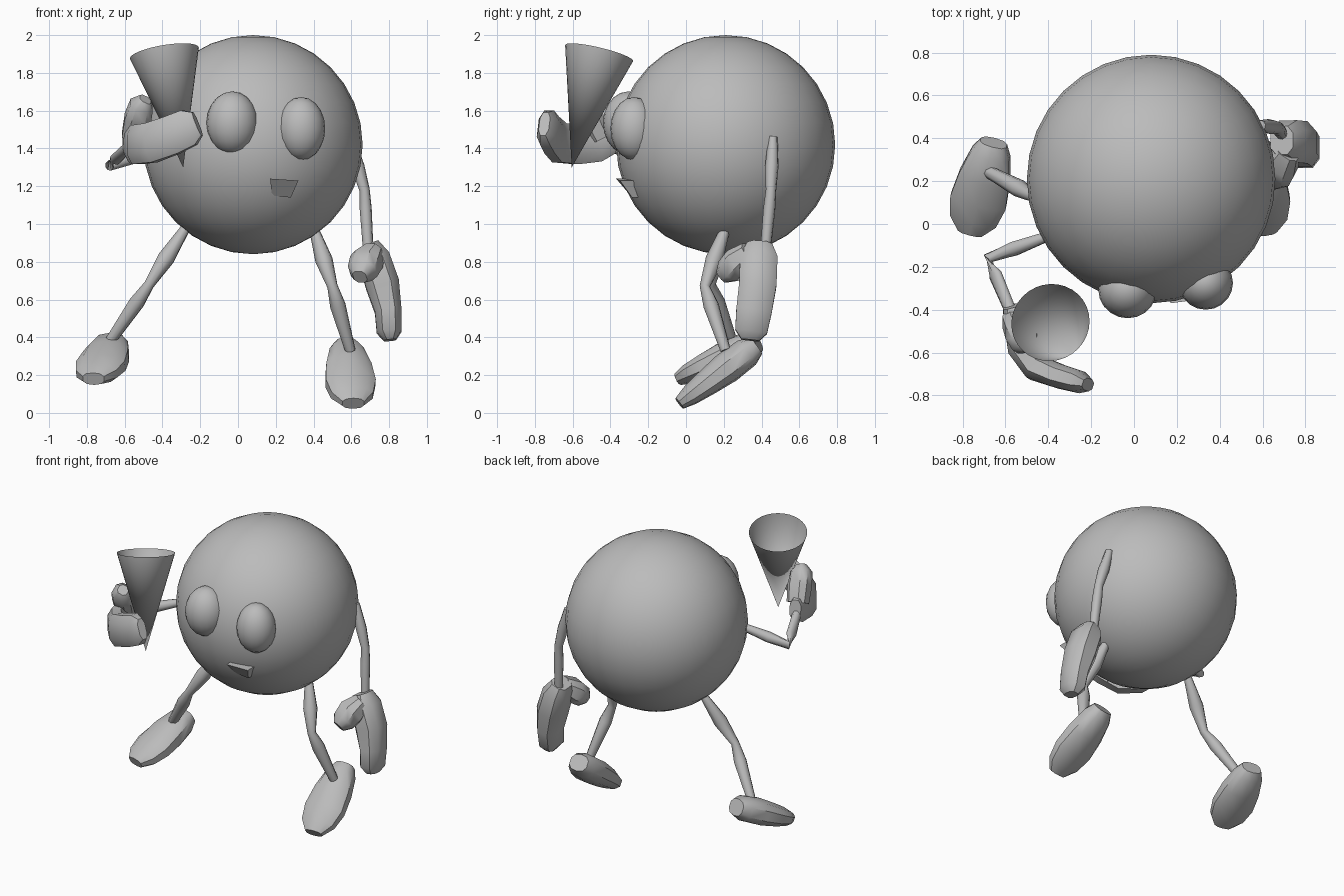
import bpy, bmesh, math
from mathutils import Vector

cube = bpy.data.objects.get("Cube")
if cube:
    bpy.data.objects.remove(cube, do_unlink=True)

grey = bpy.data.materials.new("plain grey")
grey.use_nodes = True
COLOUR = (0.5, 0.5, 0.5, 1)
grey.diffuse_color = COLOUR
grey.node_tree.nodes["Principled BSDF"].inputs["Base Color"].default_value = COLOUR


def finish(obj, angle=40):
    """Give an object its material and smooth shading with kept edges."""
    obj.data.materials.append(grey)
    bpy.ops.object.select_all(action='DESELECT')
    obj.select_set(True)
    bpy.context.view_layer.objects.active = obj
    bpy.ops.object.shade_smooth_by_angle(angle=math.radians(angle))
    return obj


def mesh_object(name, bm, angle=40):
    bmesh.ops.recalc_face_normals(bm, faces=bm.faces)
    mesh = bpy.data.meshes.new(name)
    bm.to_mesh(mesh)
    bm.free()
    obj = bpy.data.objects.new(name, mesh)
    bpy.context.collection.objects.link(obj)
    return finish(obj, angle)


def ball(name, centre, size, segments=32):
    bpy.ops.mesh.primitive_uv_sphere_add(segments=segments, ring_count=segments // 2, location=centre)
    obj = bpy.context.object
    obj.name = name
    obj.scale = size
    return finish(obj, 60)


def loft(name, stations, up, sides=8, square=1.0, angle=40):
    """Skin rings along a path of (point, half width, half height)."""
    bm = bmesh.new()
    points = [Vector(s[0]) for s in stations]
    rings = []
    for i, (_, w, h) in enumerate(stations):
        along = (points[min(i + 1, len(points) - 1)] - points[max(i - 1, 0)]).normalized()
        side = along.cross(Vector(up)).normalized()
        top = side.cross(along)
        ring = []
        for k in range(sides):
            a = 2 * math.pi * (k + 0.5) / sides
            c, s = math.cos(a), math.sin(a)
            c = math.copysign(abs(c) ** square, c)
            s = math.copysign(abs(s) ** square, s)
            ring.append(bm.verts.new(points[i] + side * w * c + top * h * s))
        rings.append(ring)
    for a, b in zip(rings, rings[1:]):
        for k in range(sides):
            n = (k + 1) % sides
            bm.faces.new((a[k], a[n], b[n], b[k]))
    bm.faces.new(rings[0])
    bm.faces.new(rings[-1])
    return mesh_object(name, bm, angle)


def limb(name, start, joint, end, bulge):
    """Two spindle-shaped segments meeting at a narrow joint."""
    start, joint, end = Vector(start), Vector(joint), Vector(end)
    stations = [(start, .025, .025), (start.lerp(joint, .55), bulge, bulge),
                (joint, .028, .028), (joint.lerp(end, .3), bulge * .9, bulge * .9),
                (end, .028, .028)]
    return loft(name, stations, (0.2, 1, 0.1), angle=60)


def foot(name, toe, heel):
    toe, heel = Vector(toe), Vector(heel)
    profile = [(0, .06, .035), (.14, .115, .055), (.35, .138, .07),
               (.62, .125, .085), (.88, .095, .08), (1, .065, .055)]
    return loft(name, [(toe.lerp(heel, t), w, h) for t, w, h in profile],
                (0, 0, 1), sides=10, square=.8)


# Body and eyes
ball("body", (.08, .21, 1.42), (.58, .58, .58))
ball("right_eye", (-.03, -.305, 1.535), (.137, .135, .167), 20)
ball("left_eye", (.335, -.275, 1.505), (.127, .125, .167), 20)

# Mouth: wedge with a slanted front
bm = bmesh.new()
front = [(.17, -.37, 1.24), (.32, -.35, 1.23), (.28, -.285, 1.14), (.18, -.285, 1.15)]
face = bm.faces.new([bm.verts.new(p) for p in front])
back = bmesh.ops.extrude_face_region(bm, geom=[face])["geom"]
for v in back:
    if isinstance(v, bmesh.types.BMVert):
        v.co.y = -.24
mesh_object("mouth", bm, 20)

# Legs and feet
limb("right_leg", (-.27, .2, .99), (-.47, .13, .68), (-.69, .25, .36), .047)
limb("left_leg", (.4, .21, .98), (.5, .1, .67), (.595, .21, .33), .047)
foot("right_foot", (-.765, -.04, .18), (-.655, .38, .375))
foot("left_foot", (.61, -.035, .05), (.57, .37, .355))

# Arms
limb("right_arm", (-.41, -.06, 1.4), (-.68, -.16, 1.31), (-.57, -.42, 1.42), .036)
limb("left_arm", (.59, .46, 1.46), (.67, .45, 1.18), (.69, .42, .85), .036)

# Lowered left mitten: fingers hanging down, thumb forward
loft("left_hand", [((.69, .39, .89), .07, .06), ((.72, .385, .82), .105, .09),
                   ((.765, .38, .68), .105, .095), ((.795, .36, .54), .1, .075),
                   ((.8, .345, .43), .09, .07), ((.805, .34, .385), .05, .035)],
     (1, 0, 0), square=.75)
loft("left_thumb", [((.72, .34, .85), .06, .06), ((.68, .28, .80), .09, .08),
                    ((.66, .225, .75), .08, .07), ((.645, .19, .72), .04, .04)],
     (0, 0, 1), square=.75)

# Raised right mitten: fingers curled around the cone
loft("right_hand", [((-.575, -.385, 1.44), .04, .07), ((-.555, -.46, 1.43), .055, .105),
                    ((-.535, -.58, 1.42), .06, .11), ((-.46, -.67, 1.43), .065, .112),
                    ((-.35, -.71, 1.47), .06, .11), ((-.26, -.735, 1.51), .055, .105),
                    ((-.215, -.75, 1.53), .03, .07)],
     (0, 0, 1), square=.75)
loft("right_thumb", [((-.55, -.45, 1.46), .06, .07), ((-.53, -.5, 1.56), .07, .075),
                     ((-.51, -.55, 1.63), .065, .065), ((-.49, -.57, 1.66), .035, .035)],
     (1, 0, 0), square=.75)

# Open cone held in the hand
apex, rim = Vector((-.29, -.605, 1.30)), Vector((-.39, -.46, 1.905))
bpy.ops.mesh.primitive_cone_add(vertices=32, radius1=.185, radius2=0, depth=(rim - apex).length,
                                end_fill_type='NOTHING', location=(apex + rim) / 2)
cone = bpy.context.object
cone.name = "held_cone"
cone.rotation_euler = (apex - rim).to_track_quat('Z', 'Y').to_euler()
finish(cone, 60)
